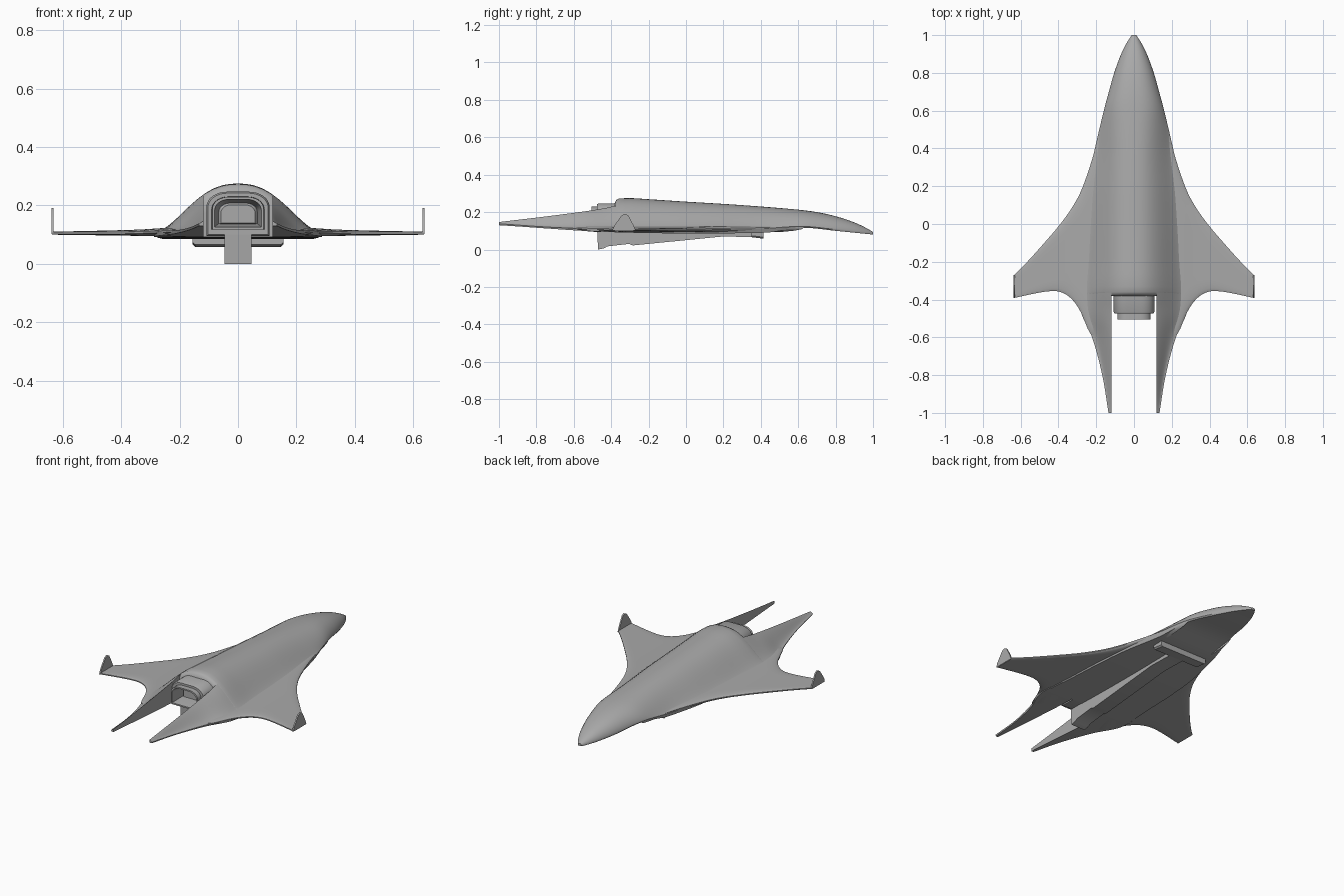
import bpy, bmesh, math

cube = bpy.data.objects.get("Cube")
if cube:
    bpy.data.objects.remove(cube)

grey = bpy.data.materials.new("hull grey")
grey.use_nodes = True
grey.diffuse_color = (0.4, 0.4, 0.4, 1)
grey.node_tree.nodes["Principled BSDF"].inputs["Base Color"].default_value = (0.4, 0.4, 0.4, 1)


def smooth_at(table, s):
    """Smooth interpolation through (s, value) pairs sorted by s."""
    if s <= table[0][0]:
        return table[0][1]
    if s >= table[-1][0]:
        return table[-1][1]
    i = next(k for k in range(len(table) - 1) if table[k + 1][0] >= s)

    def slope(k):
        a, b = table[max(k - 1, 0)], table[min(k + 1, len(table) - 1)]
        return (b[1] - a[1]) / (b[0] - a[0])
    (s0, v0), (s1, v1) = table[i], table[i + 1]
    h = s1 - s0
    t = (s - s0) / h
    return (v0 * (1 + 2 * t) * (1 - t) ** 2 + slope(i) * h * t * (1 - t) ** 2
            + v1 * t * t * (3 - 2 * t) + slope(i + 1) * h * t * t * (t - 1))


def spread(a, b, n):
    return [a + (b - a) * i / n for i in range(n + 1)]


def loft(name, rings, mirror=False, angle=35, capped=True):
    """Skin a list of closed rings and shade it."""
    bm = bmesh.new()
    rows = [[bm.verts.new(p) for p in ring] for ring in rings]
    for a, b in zip(rows, rows[1:]):
        for i in range(len(a)):
            j = (i + 1) % len(a)
            bm.faces.new((a[i], a[j], b[j], b[i]))
    if capped:
        bm.faces.new(rows[0])
        bm.faces.new(rows[-1])
    else:
        for i in range(len(rows[0])):
            j = (i + 1) % len(rows[0])
            bm.faces.new((rows[-1][i], rows[-1][j], rows[0][j], rows[0][i]))
    bmesh.ops.remove_doubles(bm, verts=bm.verts, dist=0.0002)
    bmesh.ops.recalc_face_normals(bm, faces=bm.faces)
    mesh = bpy.data.meshes.new(name)
    bm.to_mesh(mesh)
    bm.free()
    obj = bpy.data.objects.new(name, mesh)
    bpy.context.collection.objects.link(obj)
    mesh.materials.append(grey)
    if mirror:
        obj.modifiers.new("mirror", 'MIRROR')
    bpy.ops.object.select_all(action='DESELECT')
    obj.select_set(True)
    bpy.context.view_layer.objects.active = obj
    bpy.ops.object.shade_smooth_by_angle(angle=math.radians(angle))
    return obj


def prism(name, outline, x0, x1, mirror=False):
    """Extrude a side outline of (y, z) points across x."""
    return loft(name, [[(x, y, z) for y, z in outline] for x in (x0, x1)], mirror)


# Fuselage outlines along the length
half_width = [(-1, .135), (-.8, .168), (-.6, .222), (-.47, .28), (-.37, .29), (-.2, .28), (0, .27),
              (.2, .25), (.4, .207), (.62, .155), (.7, .133), (.8, .105), (.9, .068), (.96, .038), (1, .012)]
top = [(-.37, .272), (-.3, .275), (-.2, .269), (0, .256), (.2, .244), (.4, .23), (.6, .213),
       (.7, .2), (.8, .178), (.9, .145), (.96, .117), (1, .094)]
edge = [(-1, .138), (-.7, .118), (-.37, .108), (.4, .112), (.62, .124), (.8, .107), (1, .085)]
belly = [(-1, .13), (-.37, .092), (.42, .09), (.62, .116), (.8, .1), (1, .08)]
power = [(-.37, 2), (.2, 1.9), (.5, 1.1), (.65, .7), (1, .55)]


def bell(u, y):
    return max(0, 1 - abs(u) ** 2.4) ** smooth_at(power, y)


def hull_ring(y, drop=0):
    w, e = smooth_at(half_width, y), smooth_at(edge, y)
    h, b = smooth_at(top, y) - drop - e, smooth_at(belly, y)
    us = [math.sin(a) for a in spread(-math.pi / 2, math.pi / 2, 32)]
    upper = [(w * u, y, e + h * bell(u, y)) for u in us]
    lower = [(w * u, y, min(b, e - .004)) for u in (.96, .5, 0, -.5, -.96)]
    return upper + lower


loft("fuselage", [hull_ring(-.382, .025), hull_ring(-.372, .006)]
     + [hull_ring(y) for y in spread(-.36, .9, 42) + spread(.91, 1, 9)])

# Tail prongs either side of the engine bay
inner_top = [(-1, .147), (-.7, .183), (-.45, .218), (-.37, .236)]
rings = []
for y in spread(-1, -.36, 20):
    w, e, z = (smooth_at(t, y) for t in (half_width, edge, inner_top))
    b = smooth_at(belly, y)
    us = spread(.414, 1, 12)
    x_in = .118
    rings.append([(x_in + (w - x_in) * (u - .414) / .586, y, e + (z - e) * bell(u, y) / bell(.414, y))
                  for u in us] + [(w - .003, y, b), (x_in, y, b)])
loft("tail_prongs", rings, True)

# Wings: chord sections from root to tip
leading = [(.15, .63), (.205, .4), (.27, .2), (.32, .1), (.39, 0), (.475, -.1), (.565, -.2), (.637, -.272)]
trailing = [(.15, -.5), (.22, -.59), (.28, -.47), (.31, -.42), (.35, -.38), (.39, -.36), (.43, -.355),
            (.5, -.363), (.637, -.392)]
wing_top = [(.15, .128), (.25, .123), (.35, .117), (.637, .11)]
wing_low = [(.15, .092), (.35, .096), (.637, .1)]
rings = []
for x in spread(.15, .637, 36):
    y0, y1 = smooth_at(trailing, x), smooth_at(leading, x)
    zt, zb = smooth_at(wing_top, x), smooth_at(wing_low, x)
    ts = [.5 - .5 * math.cos(a) for a in spread(0, math.pi, 14)]
    mid = min(.12, .106 + max(0, y1) * .02)
    body = [(x, y0 + (y1 - y0) * t, mid + .003 + (zt - mid - .003) * min(1, 3 * math.sqrt(t * (1 - t)))) for t in ts]
    under = [(x, y0 + (y1 - y0) * t, mid - .003 + (zb - mid + .003) * min(1, 3 * math.sqrt(t * (1 - t))))
             for t in reversed(ts)]
    rings.append(body + under)
loft("wings", rings, True)

# Upright winglets
prism("winglets", [(-.392, .102), (-.385, .125), (-.345, .182), (-.325, .191), (-.308, .182), (-.278, .125),
                   (-.27, .102)], .631, .639, True)


def arch(y, half, low, high, corner):
    """Closed arch outline with a broad rounded crown."""
    pts = [(half, y, low)]
    for a in spread(0, math.pi / 2, 8):
        pts.append((half - corner + corner * math.cos(a), y, high - .75 * corner + .75 * corner * math.sin(a)))
    return pts + [(-x, y, z) for x, y, z in reversed(pts)]


# Engine housing, nozzle and recessed back plate
loft("engine_housing", [arch(-.34, .108, .095, .247, .07), arch(-.465, .108, .095, .247, .07),
                        arch(-.475, .103, .1, .242, .066), arch(-.475, .09, .118, .23, .058),
                        arch(-.40, .082, .124, .222, .052), arch(-.34, .082, .124, .222, .052)], capped=False)
loft("engine_nozzle", [arch(-.40, .088, .118, .229, .055), arch(-.505, .088, .118, .229, .055),
                       arch(-.505, .08, .126, .221, .05), arch(-.42, .066, .138, .208, .04),
                       arch(-.40, .066, .138, .208, .04)], capped=False)
loft("engine_back_plate", [arch(-.39, .085, .12, .225, .05), arch(-.43, .058, .14, .202, .035)])

# Keel deepening towards the rear, with a cross bar at its front
prism("keel", [(.4, .1), (.4, .065), (.2, .07), (-.285, .022), (-.305, .03), (-.42, .017), (-.44, .006),
               (-.47, 0), (-.475, .1)], -.046, .046)
bar = []
for y, low in ((.35, .066), (.415, .058)):
    bar.append([(-.155, y, .095), (-.155, y, low + .008), (-.147, y, low), (.147, y, low),
                (.155, y, low + .008), (.155, y, .095)])
loft("cross_bar", bar)
